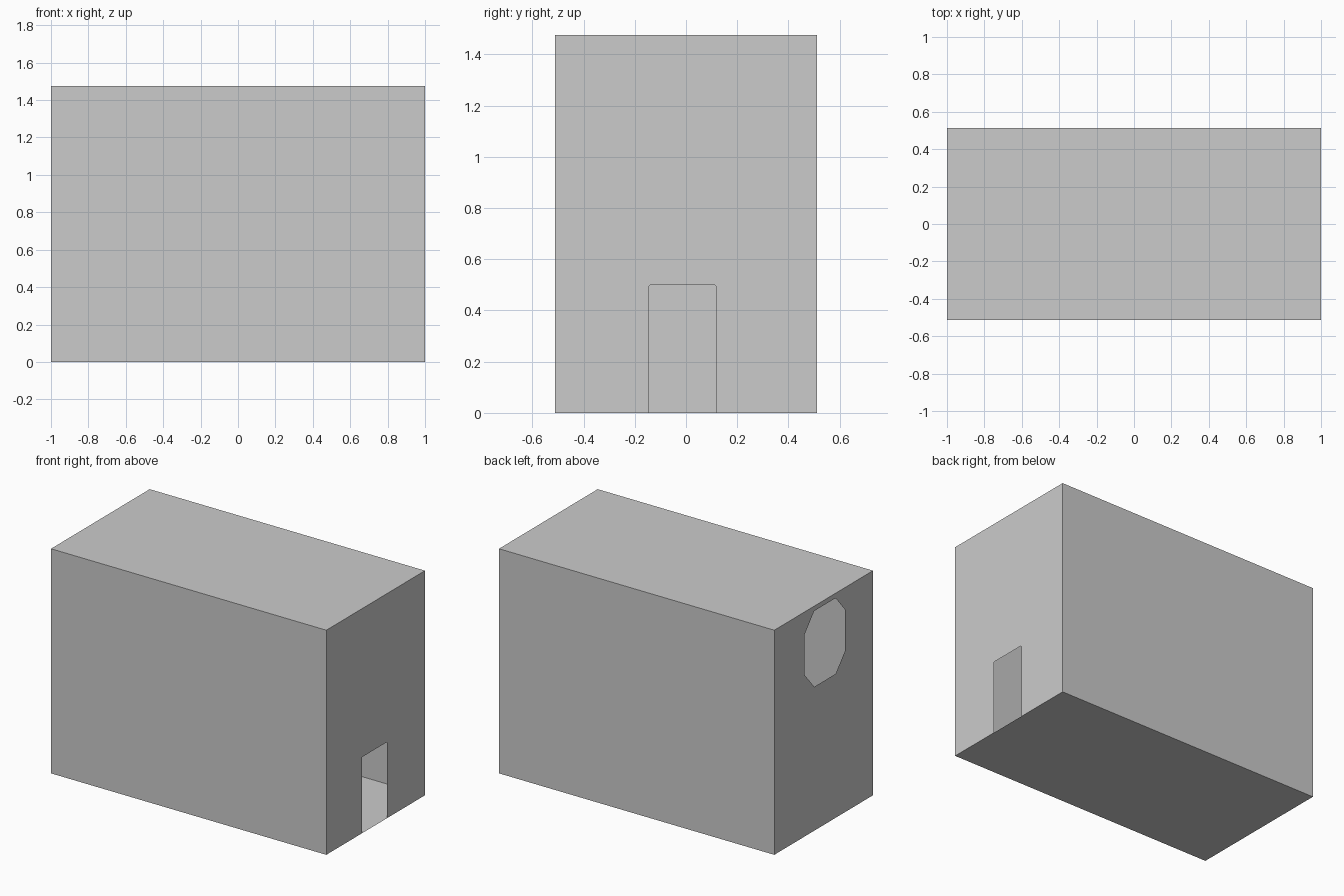
import bpy, bmesh
from mathutils import Vector

if "Cube" in bpy.data.objects:
    bpy.data.objects.remove(bpy.data.objects["Cube"])

X, Y, H = 1.0, 0.512, 1.475           # half length, half depth, height
D0, D1, DH, C = -0.144, 0.118, 0.5, 0.006   # doorway sides, height, corner cut


def make_object(name, bm):
    mesh = bpy.data.meshes.new(name)
    bm.to_mesh(mesh)
    bm.free()
    obj = bpy.data.objects.new(name, mesh)
    bpy.context.collection.objects.link(obj)
    return obj


def face(bm, points, normal):
    f = bm.faces.new([bm.verts.new(p) for p in points])
    f.normal_update()
    if f.normal.dot(Vector(normal)) < 0:
        f.normal_flip()


bm = bmesh.new()

# front, back, roof and floor sheets
for s in (-1, 1):
    face(bm, [(-X, s * Y, 0), (X, s * Y, 0), (X, s * Y, H), (-X, s * Y, H)], (0, s, 0))
for z, n in ((0, -1), (H, 1)):
    face(bm, [(-X, -Y, z), (X, -Y, z), (X, Y, z), (-X, Y, z)], (0, 0, n))

# right wall with doorway
door = [(D0, 0), (D0, DH - C), (D0 + C, DH), (D1 - C, DH), (D1, DH - C), (D1, 0)]
outline = [(-Y, 0)] + door + [(Y, 0), (Y, H), (-Y, H)]
face(bm, [(X, y, z) for y, z in outline], (1, 0, 0))

# left wall with tall octagonal window, split into two halves through the middle
cy, cz, ry, rz, ky, kz = -0.013, 1.194, 0.21, 0.249, 0.111, 0.134
for s in (-1, 1):
    window = [(0, rz), (ky, rz), (ry, kz), (ry, -kz), (ky, -rz), (0, -rz)]
    half = [(cy + s * a, cz + b) for a, b in window]
    half += [(cy, 0), (s * Y, 0), (s * Y, H), (cy, H)]
    face(bm, [(-X, y, z) for y, z in half], (-1, 0, 0))

# weld seams between the sheets
bmesh.ops.remove_doubles(bm, verts=bm.verts[:], dist=1e-4)
make_object("hollow_house_shell", bm)
